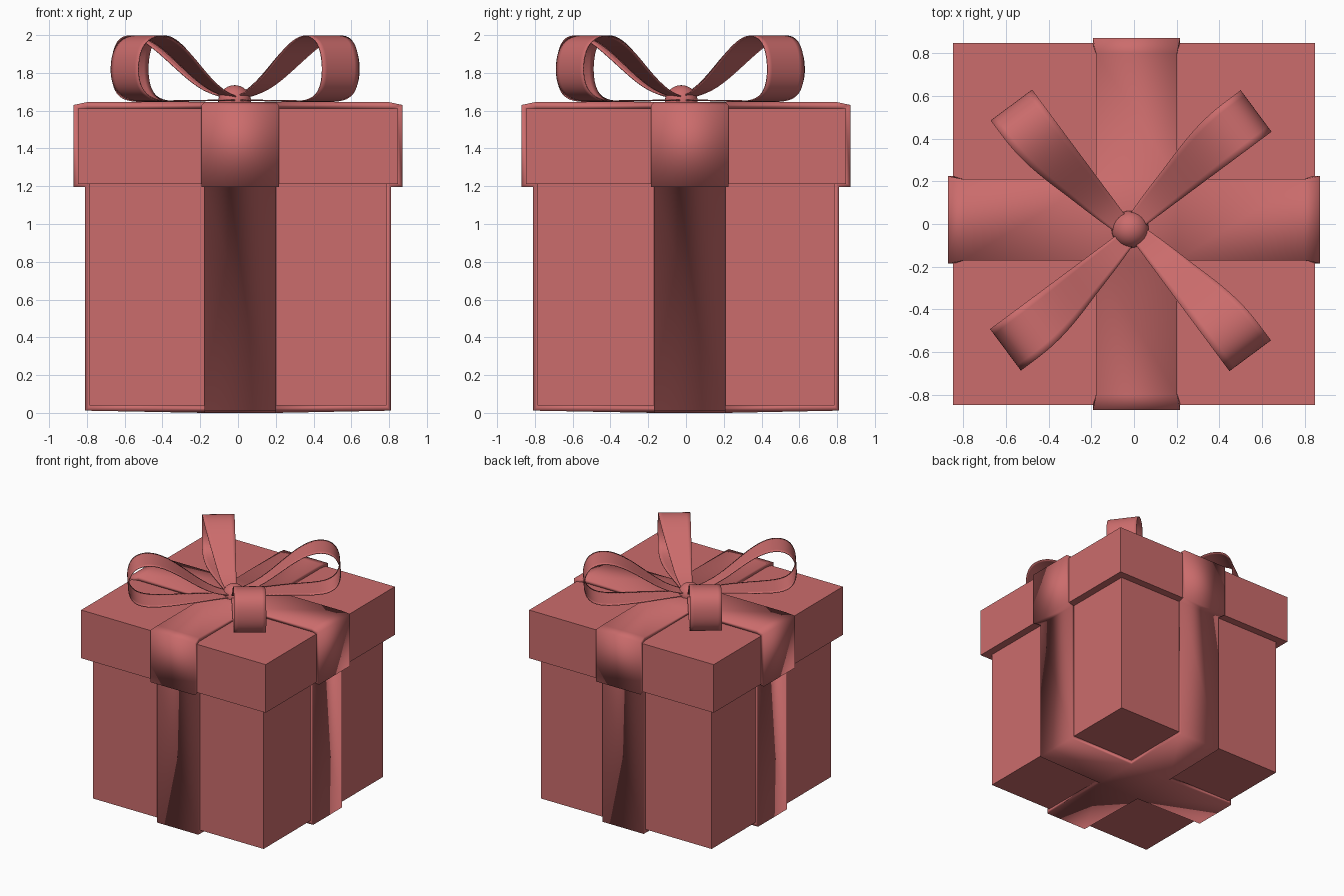
import bpy, bmesh, math
from mathutils import Vector, Matrix

if "Cube" in bpy.data.objects:
    bpy.data.objects.remove(bpy.data.objects["Cube"], do_unlink=True)

red = bpy.data.materials.new("soft red")
red.use_nodes = True
red.diffuse_color = (0.6, 0.15, 0.15, 1)
red.node_tree.nodes["Principled BSDF"].inputs["Base Color"].default_value = (0.6, 0.15, 0.15, 1)


def add_object(name, bm, smooth=False):
    bmesh.ops.recalc_face_normals(bm, faces=bm.faces)
    mesh = bpy.data.meshes.new(name)
    bm.to_mesh(mesh)
    bm.free()
    mesh.materials.append(red)
    for face in mesh.polygons:
        face.use_smooth = smooth
    obj = bpy.data.objects.new(name, mesh)
    bpy.context.collection.objects.link(obj)
    return obj


def box(name, half, bottom, top):
    bm = bmesh.new()
    size = Matrix.Diagonal((2 * half, 2 * half, top - bottom, 1))
    bmesh.ops.create_cube(bm, size=1, matrix=Matrix.Translation((0, 0, (top + bottom) / 2)) @ size)
    return add_object(name, bm)


def solidify(obj, thickness, offset):
    mod = obj.modifiers.new("thickness", "SOLIDIFY")
    mod.thickness, mod.offset = thickness, offset


# Box and lid
box("box_body", 0.785, 0.04, 1.3)
box("box_lid", 0.848, 1.212, 1.612)

# Wrapping ribbon: one cross-shaped sheet following the lid step and the base
# Each section is distance from the middle, height, half width
sections = [(0.19, 1.645, 0.19), (0.8, 1.645, 0.19), (0.872, 1.63, 0.204),
            (0.872, 1.197, 0.204), (0.81, 1.197, 0.19), (0.81, 0.012, 0.19),
            (0.19, 0.0, 0.19)]
bm = bmesh.new()
shift = Vector((0.012, 0.02, 0))
for k in range(4):
    turn = Matrix.Rotation(k * math.pi / 2, 3, "Z")
    rows = []
    for dist, z, half in sections:
        row = []
        for side in (-half, half):
            p = turn @ Vector((dist, side, z))
            across = turn @ Vector((0, 1, 0))
            if dist < 0.2:
                p += shift
            else:
                p += across * across.dot(shift)
            row.append(bm.verts.new(p))
        rows.append(row)
    for a, b in zip(rows, rows[1:]):
        bm.faces.new((a[0], b[0], b[1], a[1]))
bmesh.ops.remove_doubles(bm, verts=bm.verts, dist=0.001)
# Middle squares where the arms meet
for z in (1.645, 0.0):
    ring = [v for v in bm.verts if abs(v.co.z - z) < 0.001
            and max(abs(v.co.x), abs(v.co.y)) < 0.3]
    ring.sort(key=lambda v: math.atan2(v.co.y - shift.y, v.co.x - shift.x))
    bm.faces.new(ring)
ribbon = add_object("wrapping_ribbon", bm, smooth=True)
solidify(ribbon, 0.04, -1)

# Bow loops: distance, height, left edge of the strip (right edge is straight)
centre = Vector((-0.015, -0.03, 0))
path = [(0.0, 1.655, 0.05), (0.2, 1.655, 0.11), (0.45, 1.65, 0.19),
        (0.7, 1.645, 0.22), (0.795, 1.72, 0.22), (0.81, 1.85, 0.22),
        (0.765, 1.98, 0.22), (0.62, 2.01, 0.22), (0.46, 1.93, 0.19),
        (0.3, 1.8, 0.14), (0.15, 1.7, 0.1), (0.0, 1.665, 0.05)]
for k, name in enumerate(["back_left", "back_right", "front_right", "front_left"]):
    turn = Matrix.Rotation(math.radians(36.6 + 90 * k), 3, "Z")
    bm = bmesh.new()
    rows = [[bm.verts.new(centre + turn @ Vector((u, v, z))) for v in (-0.022, left)]
            for u, z, left in path]
    for a, b in zip(rows, rows[1:]):
        bm.faces.new((a[0], b[0], b[1], a[1]))
    # Crease the strip edges so its corners stay square
    crease = bm.edges.layers.float.new("crease_edge")
    for edge in bm.edges:
        if edge.is_boundary:
            edge[crease] = 0.0
    loop = add_object("bow_loop_" + name, bm, smooth=True)
    sub = loop.modifiers.new("rounding", "SUBSURF")
    sub.levels = sub.render_levels = 3
    sub.boundary_smooth = "PRESERVE_CORNERS"
    solidify(loop, 0.006, 0)

# Knot
bm = bmesh.new()
bmesh.ops.create_uvsphere(bm, u_segments=32, v_segments=16, radius=0.087,
                          matrix=Matrix.Translation((-0.018, -0.025, 1.648)))
add_object("bow_knot", bm, smooth=True)
